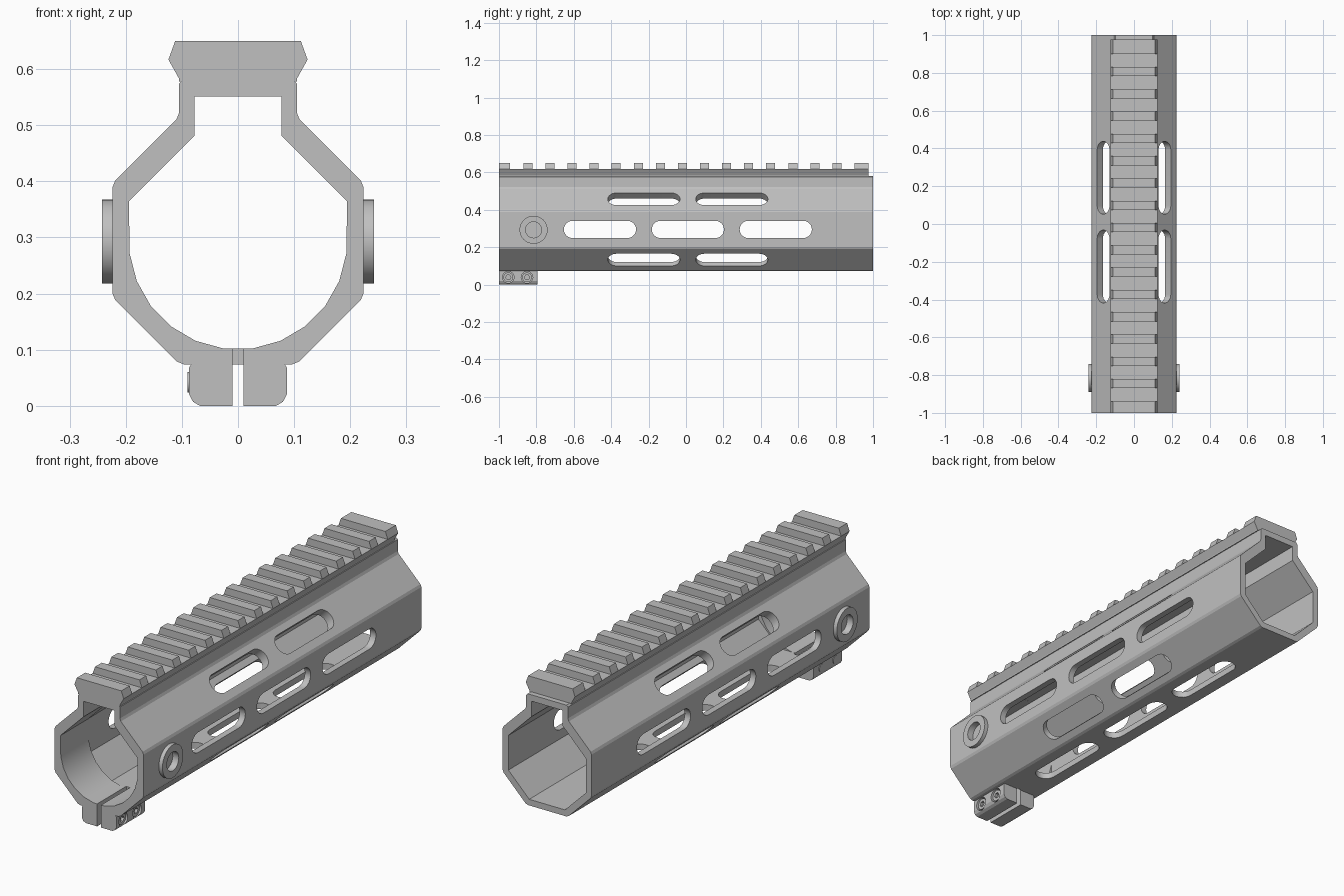
import bpy, bmesh, math
from mathutils import Vector

cube = bpy.data.objects.get("Cube")
if cube:
    bpy.data.objects.remove(cube)

grey = bpy.data.materials.new("anodised_grey")
grey.use_nodes = True
colour = (0.53, 0.53, 0.53, 1)
grey.diffuse_color = colour
grey.node_tree.nodes["Principled BSDF"].inputs["Base Color"].default_value = colour

CENTRE_Z = 0.295


def prism(bm, points, along):
    """Close a 3D outline into a solid by extruding it along a vector."""
    face = bm.faces.new([bm.verts.new(p) for p in points])
    out = bmesh.ops.extrude_face_region(bm, geom=[face], use_keep_orig=True)
    verts = [g for g in out["geom"] if isinstance(g, bmesh.types.BMVert)]
    bmesh.ops.translate(bm, verts=verts, vec=along)


def profile(bm, points, y0, y1):
    """Extrude an x-z outline lengthwise."""
    prism(bm, [(x, y0, z) for x, z in points], Vector((0, y1 - y0, 0)))


def disc(bm, x0, x1, y, z, radius, sides=24):
    """A cylinder lying along x."""
    ring = [2 * math.pi * i / sides for i in range(sides)]
    prism(bm, [(x0, y + radius * math.cos(a), z + radius * math.sin(a)) for a in ring],
          Vector((x1 - x0, 0, 0)))


def mirrored(half):
    return half + [(-x, z) for x, z in reversed(half)]


def finish(name, bm):
    bmesh.ops.recalc_face_normals(bm, faces=bm.faces)
    mesh = bpy.data.meshes.new(name)
    bm.to_mesh(mesh)
    bm.free()
    obj = bpy.data.objects.new(name, mesh)
    bpy.context.collection.objects.link(obj)
    mesh.materials.append(grey)
    return obj


def select(obj):
    bpy.ops.object.select_all(action="DESELECT")
    obj.select_set(True)
    bpy.context.view_layer.objects.active = obj


def cut(obj, bm):
    """Subtract a bmesh solid from an object."""
    cutter = finish("cutter", bm)
    cutter.hide_render = True
    select(obj)
    mod = obj.modifiers.new("cut", "BOOLEAN")
    mod.operation = "DIFFERENCE"
    mod.solver = "EXACT"
    mod.object = cutter
    bpy.ops.object.modifier_apply(modifier=mod.name)
    bpy.data.objects.remove(cutter)


def smooth(obj):
    select(obj)
    bpy.ops.object.shade_smooth_by_angle(angle=math.radians(20))


# Octagonal tube with a raised neck, long edges chamfered
bm = bmesh.new()
outer = mirrored([(0.104, 0.074), (0.224, 0.194), (0.224, 0.396), (0.105, 0.515), (0.105, 0.581)])
profile(bm, outer, -1, 1)
long_edges = [e for e in bm.edges if abs(e.verts[0].co.y - e.verts[1].co.y) > 1]
bmesh.ops.bevel(bm, geom=long_edges, offset=0.007, segments=1, affect="EDGES")
body = finish("handguard_tube", bm)

# Bore: faceted along the tube, round at the bottom of the front collar
bm = bmesh.new()
upper = [(0.195, 0.365), (0.078, 0.482), (0.078, 0.552)]
profile(bm, mirrored([(0.090, 0.102), (0.195, 0.207)] + upper), -0.8, 1.1)
cut(body, bm)
bm = bmesh.new()
arc = [math.radians(a) for a in range(-82, 0, 15)]
rounded = [(0.1945 * math.cos(a), CENTRE_Z + 0.1945 * math.sin(a)) for a in arc]
profile(bm, mirrored(rounded + [(x - 0.0005, z - 0.0005) for x, z in upper]), -1.1, -0.79)
cut(body, bm)

# Rounded slots around the tube
bm = bmesh.new()


def slot(degrees, y):
    a = math.radians(degrees)
    normal = Vector((math.cos(a), 0, math.sin(a)))
    side = Vector((-math.sin(a), 0, math.cos(a)))
    base = Vector((0, y, CENTRE_Z)) + normal * 0.16
    points = []
    for end in (0, 1):
        for i in range(13):
            t = math.pi * (i / 12 - 0.5 + end)
            shift = 0.147 * (1 - 2 * end)
            points.append(base + Vector((0, shift + 0.046 * math.cos(t), 0)) + side * 0.046 * math.sin(t))
    prism(bm, points, normal * 0.12)


for degrees in (0, 180, -90):
    for y in (-0.46, 0.01, 0.48):
        slot(degrees, y)
for degrees in (45, 135, -45, -135):
    for y in (-0.225, 0.245):
        slot(degrees, y)
cut(body, bm)

# Split under the collar
bm = bmesh.new()
profile(bm, mirrored([(0.01, 0.05), (0.01, 0.15)]), -1.1, -0.79)
cut(body, bm)

# Round sockets on both sides
bm = bmesh.new()
for s in (-1, 1):
    disc(bm, s * 0.212, s * 0.26, -0.815, 0.293, 0.043)
cut(body, bm)
smooth(body)
for name, s in (("left_socket_ring", 1), ("right_socket_ring", -1)):
    bm = bmesh.new()
    disc(bm, s * 0.22, s * 0.242, -0.815, 0.293, 0.075, 32)
    ring = finish(name, bm)
    bm = bmesh.new()
    disc(bm, s * 0.2, s * 0.26, -0.815, 0.293, 0.043)
    cut(ring, bm)
    smooth(ring)

# Top rail: lower half continuous, upper half in teeth
bm = bmesh.new()
profile(bm, mirrored([(0.105, 0.578), (0.105, 0.583), (0.124, 0.617)]), -1, 0.976)
finish("rail_base", bm)
bm = bmesh.new()
tooth = mirrored([(0.124, 0.617), (0.112, 0.65)])
profile(bm, tooth, -1, -0.94)
for i in range(15):
    start = -0.869 + 0.118 * i
    profile(bm, tooth, start, start + 0.048)
profile(bm, tooth, 0.901, 0.976)
finish("rail_teeth", bm)

# Clamp lugs under the collar
BOLTS = (-0.95, -0.85)
for name, s in (("left_clamp_lug", 1), ("right_clamp_lug", -1)):
    bm = bmesh.new()
    shape = [(0.01, 0), (0.068, 0), (0.080, 0.007), (0.087, 0.02), (0.087, 0.068), (0.082, 0.076), (0.01, 0.076)]
    profile(bm, [(s * x, z) for x, z in shape], -1, -0.793)
    lug = finish(name, bm)
    if s > 0:
        bm = bmesh.new()
        for y in BOLTS:
            disc(bm, 0.062, 0.1, y, 0.039, 0.031)
        cut(lug, bm)
    smooth(lug)

# Socket-head bolts, with their tips on the other side
bm = bmesh.new()
for y in BOLTS:
    disc(bm, 0.06, 0.081, y, 0.039, 0.026)
heads = finish("bolt_heads", bm)
bm = bmesh.new()
for y in BOLTS:
    disc(bm, 0.068, 0.1, y, 0.039, 0.014, 6)
cut(heads, bm)
smooth(heads)
bm = bmesh.new()
for y in BOLTS:
    disc(bm, -0.08, -0.09, y, 0.042, 0.018)
smooth(finish("bolt_tips", bm))
